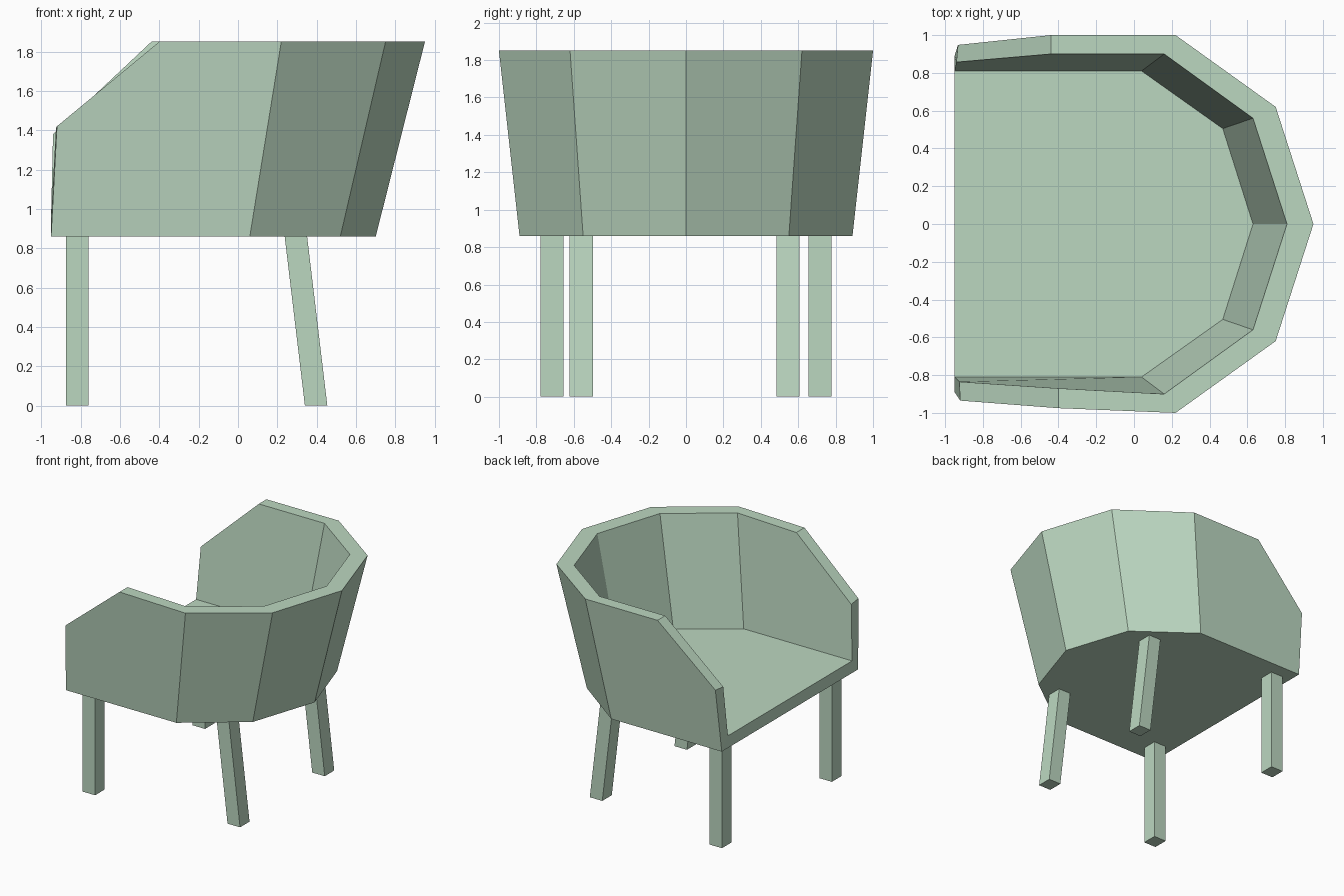
import bpy, bmesh

if "Cube" in bpy.data.objects:
    bpy.data.objects.remove(bpy.data.objects["Cube"])

mat = bpy.data.materials.new("pale_green")
mat.diffuse_color = (0.5, 0.68, 0.53, 1)
mat.use_nodes = True
mat.node_tree.nodes["Principled BSDF"].inputs["Base Color"].default_value = mat.diffuse_color


def finish(bm, name):
    bmesh.ops.recalc_face_normals(bm, faces=bm.faces[:])
    me = bpy.data.meshes.new(name)
    bm.to_mesh(me)
    bm.free()
    ob = bpy.data.objects.new(name, me)
    bpy.context.collection.objects.link(ob)
    me.materials.append(mat)
    return ob


# Tub shell: each wall station is outer bottom, outer top, inner top, inner floor
Z0, ZF, Z1 = 0.86, 0.96, 1.85
corners = [
    [(0.06, 0.89, Z0), (0.22, 1.0, Z1), (0.16, 0.90, Z1), (0.04, 0.81, ZF)],
    [(0.52, 0.55, Z0), (0.75, 0.62, Z1), (0.63, 0.56, Z1), (0.47, 0.505, ZF)],
]
back = [(0.70, 0, Z0), (0.95, 0, Z1), (0.81, 0, Z1), (0.63, 0, ZF)]

# Arm fronts and top bends, which differ a little from side to side
arms = {
    -1: ([(-0.95, 0.89, Z0), (-0.92, 0.935, 1.42), (-0.925, 0.835, 1.41), (-0.95, 0.81, ZF)],
         [(-0.40, 0.975, Z1), (-0.40, 0.87, Z1)]),
    1: ([(-0.95, 0.89, Z0), (-0.932, 0.948, 1.385), (-0.94, 0.857, 1.38), (-0.95, 0.81, ZF)],
        [(-0.44, 1.0, Z1), (-0.44, 0.90, Z1)]),
}

bm = bmesh.new()


def side(points, s):
    return [bm.verts.new((x, y * s, z)) for x, y, z in points]


back_v = side(back, 1)
stations, bends = {}, {}
for s, (front, bend) in arms.items():
    stations[s] = [side(front, s)] + [side(c, s) for c in corners] + [back_v]
    bends[s] = side(bend, s)

for s in (-1, 1):
    st = stations[s]
    f, c = st[0], st[1]
    bo, bi = bends[s]
    bm.faces.new(f)                               # arm front
    bm.faces.new((f[0], c[0], c[1], bo, f[1]))    # arm outside
    bm.faces.new((f[3], c[3], c[2], bi, f[2]))    # arm inside
    bm.faces.new((f[1], bo, bi, f[2]))            # sloped arm top
    bm.faces.new((bo, c[1], c[2], bi))            # level arm top
    for a, b in zip(st[1:], st[2:]):              # back panels
        for i in range(3):
            bm.faces.new((a[i], b[i], b[i + 1], a[i + 1]))

ring = stations[-1] + stations[1][-2::-1]
bm.faces.new([v[0] for v in ring])                # underside
bm.faces.new([v[3] for v in ring])                # seat surface
bm.faces.new((ring[0][0], ring[0][3], ring[-1][3], ring[-1][0]))  # seat front
finish(bm, "tub_seat")


# Legs: square posts, the back pair raked
def leg(name, x_foot, x_top, y, z_top=0.87, w=0.057, d=0.062):
    bm = bmesh.new()
    bmesh.ops.create_cube(bm, size=1)
    for v in bm.verts:
        up = v.co.z > 0
        v.co = ((x_top if up else x_foot) + v.co.x * 2 * w,
                y + v.co.y * 2 * d, z_top if up else 0)
    finish(bm, name)


for s, label in ((-1, "right"), (1, "left")):
    leg("front_leg_" + label, -0.817, -0.817, 0.717 * s)
    leg("back_leg_" + label, 0.397, 0.293, (0.545 if s > 0 else 0.56) * s)
